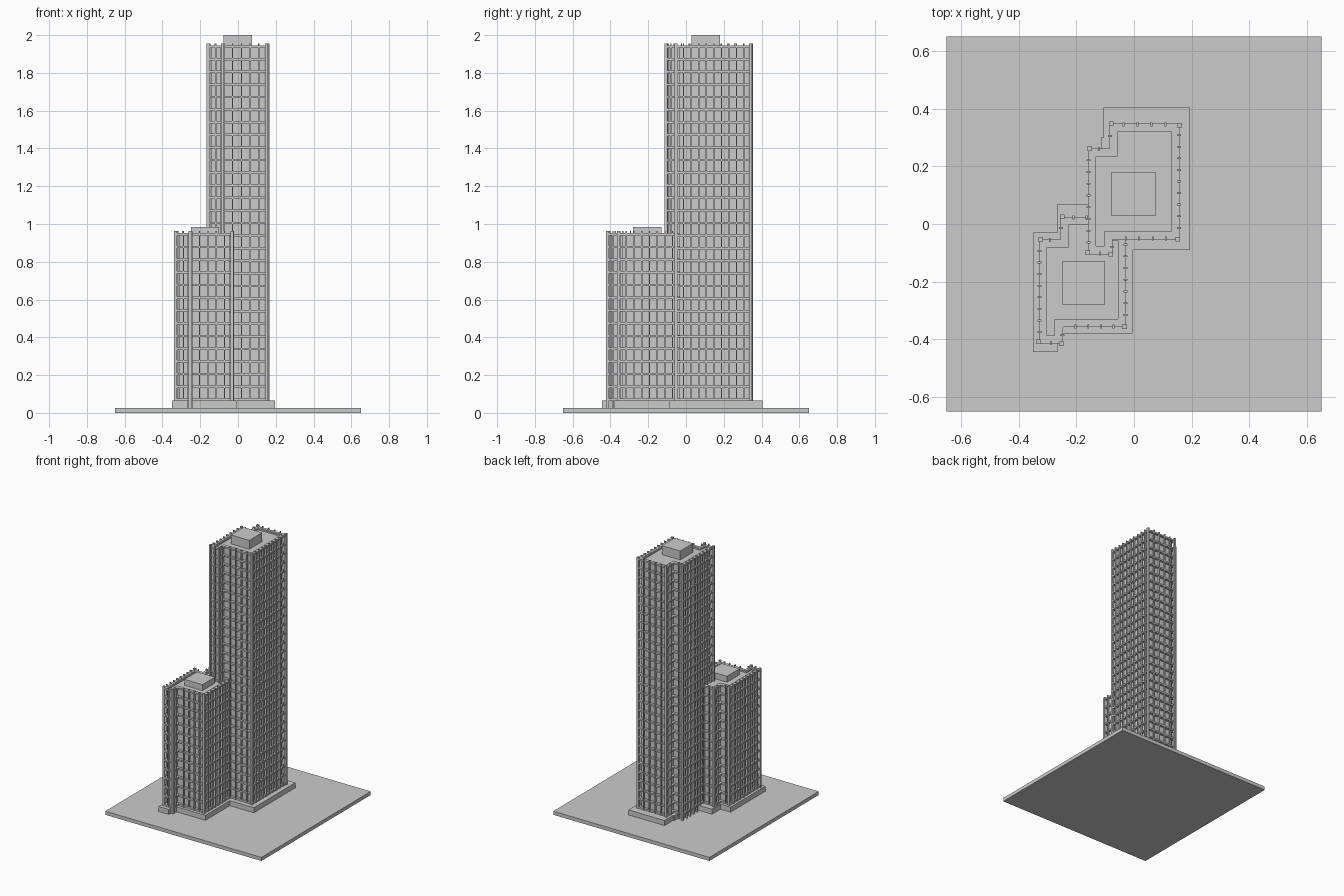
import bpy
import bmesh
from mathutils import Vector

cube = bpy.data.objects.get("Cube")
if cube:
    bpy.data.objects.remove(cube, do_unlink=True)

# One concrete colour for everything
concrete = bpy.data.materials.new("concrete_grey")
concrete.use_nodes = True
grey = (0.6, 0.6, 0.6, 1)
concrete.diffuse_color = grey
concrete.node_tree.nodes["Principled BSDF"].inputs["Base Color"].default_value = grey


def finish(bm, name):
    bmesh.ops.recalc_face_normals(bm, faces=bm.faces)
    mesh = bpy.data.meshes.new(name)
    bm.to_mesh(mesh)
    bm.free()
    mesh.materials.append(concrete)
    obj = bpy.data.objects.new(name, mesh)
    bpy.context.scene.collection.objects.link(obj)
    return obj


def add_prism(bm, outline, z0, z1):
    low = [bm.verts.new((x, y, z0)) for x, y in outline]
    high = [bm.verts.new((x, y, z1)) for x, y in outline]
    bm.faces.new(low[::-1])
    bm.faces.new(high)
    for i in range(len(low)):
        j = (i + 1) % len(low)
        bm.faces.new((low[i], low[j], high[j], high[i]))


def add_ring(bm, outer, inner, z0, z1):
    loops = [[bm.verts.new((x, y, z)) for x, y in pts]
             for pts, z in ((outer, z0), (outer, z1), (inner, z1), (inner, z0))]
    for a, b in zip(loops, loops[1:] + loops[:1]):
        for i in range(len(outer)):
            j = (i + 1) % len(outer)
            bm.faces.new((a[i], a[j], b[j], b[i]))


def add_box(bm, x0, x1, y0, y1, z0, z1):
    add_prism(bm, [(x0, y0), (x1, y0), (x1, y1), (x0, y1)], z0, z1)


def edge_data(outline, i):
    a = Vector(outline[i])
    b = Vector(outline[(i + 1) % len(outline)])
    d = (b - a).normalized()
    return a, b, d, Vector((-d.y, d.x))  # last is the inward normal


def inset(outline, dist):
    result = []
    for i in range(len(outline)):
        n0 = edge_data(outline, i - 1 if i else len(outline) - 1)[3]
        a, _, _, n1 = edge_data(outline, i)
        result.append(tuple(a + (n0 + n1) * dist))
    return result


def make_tower(name, outline, top, hidden_edges, floors, roof_box, box_top):
    base = 0.025
    wall = inset(outline, 0.018)
    # Recessed wall with a low parapet
    bm = bmesh.new()
    add_prism(bm, wall, base, top - 0.022)
    finish(bm, name + "_wall")
    bm = bmesh.new()
    add_ring(bm, wall, inset(outline, 0.028), top - 0.022, top - 0.012)
    finish(bm, name + "_parapet")

    # Horizontal floor bands
    bm = bmesh.new()
    pitch = (top - 0.022 - 0.065) / floors
    for k in range(floors + 1):
        z = 0.065 + k * pitch
        add_ring(bm, outline, inset(outline, 0.019), z, z + 0.012)
    finish(bm, name + "_floor_bands")

    # Vertical fins and corner posts
    fins = bmesh.new()
    posts = bmesh.new()
    count = len(outline)
    for i in range(count):
        a, b, d, n = edge_data(outline, i)
        before = edge_data(outline, (i - 1) % count)[2]
        convex = before.cross(d) > 0
        if convex and i not in hidden_edges and (i - 1) % count not in hidden_edges:
            r = 0.008
            c = a + (n - before) * 0.003
            add_box(posts, c.x - r, c.x + r, c.y - r, c.y + r, base, top)
        if i in hidden_edges:
            continue
        spacing = 0.047 if abs(d.x) > 0.5 else 0.039
        bays = max(2, round((b - a).length / spacing))
        for k in range(1, bays):
            p = a.lerp(b, k / bays)
            corners = [p - d * 0.003 - n * 0.005, p + d * 0.003 - n * 0.005,
                       p + d * 0.003 + n * 0.009, p - d * 0.003 + n * 0.009]
            add_prism(fins, [tuple(c) for c in corners], base, top)
    finish(fins, name + "_fins")
    finish(posts, name + "_corner_posts")

    # Rooftop plant room
    bm = bmesh.new()
    add_box(bm, *roof_box, top - 0.025, box_top)
    finish(bm, name + "_plant_room")


# Ground slab
bm = bmesh.new()
add_box(bm, -0.65, 0.65, -0.65, 0.65, 0, 0.027)
finish(bm, "ground_slab")

# Stepped plinth shared by both towers
bm = bmesh.new()
add_prism(bm, [(-0.35, -0.445), (-0.265, -0.445), (-0.265, -0.38), (-0.005, -0.38),
               (-0.005, -0.09), (0.195, -0.09), (0.195, 0.405), (-0.105, 0.405),
               (-0.105, 0.3), (-0.115, 0.3), (-0.115, 0.07), (-0.265, 0.07),
               (-0.265, -0.03), (-0.35, -0.03)], 0.025, 0.065)
finish(bm, "plinth")

# Tall tower
make_tower("tall_tower",
           [(-0.16, -0.105), (-0.075, -0.105), (-0.075, -0.053), (0.158, -0.053),
            (0.158, 0.348), (-0.085, 0.348), (-0.085, 0.262), (-0.16, 0.262)],
           1.955, (), 28, (-0.078, 0.075, 0.028, 0.18), 2.0)

# Short tower, its back corner buried in the tall one
make_tower("short_tower",
           [(-0.33, -0.415), (-0.247, -0.415), (-0.247, -0.357), (-0.027, -0.357),
            (-0.027, -0.03), (-0.12, -0.03), (-0.12, 0.025), (-0.255, 0.025),
            (-0.255, -0.053), (-0.33, -0.053)],
           0.962, (4, 5), 13, (-0.25, -0.1, -0.28, -0.13), 0.985)
